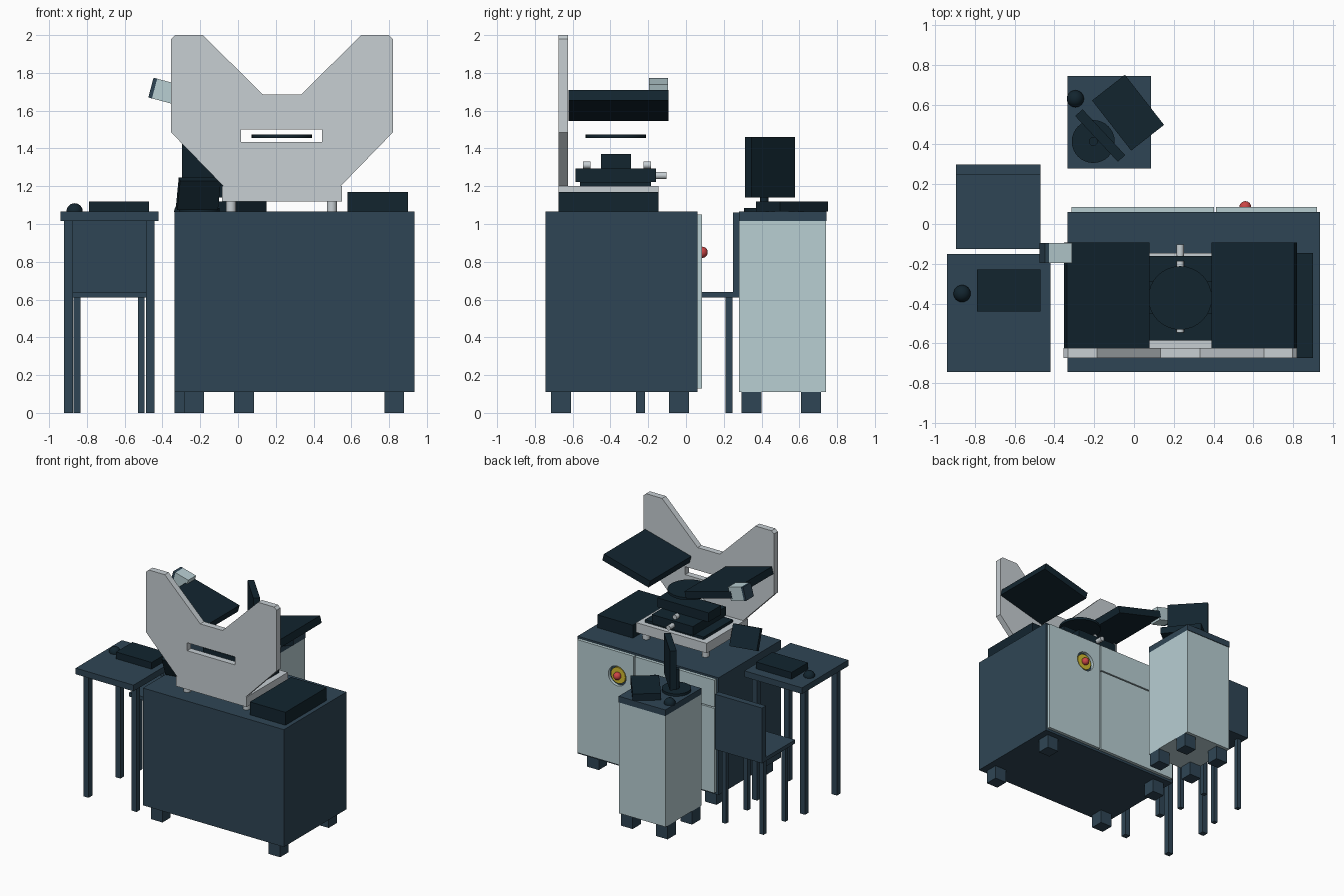
import bpy, bmesh, math
from mathutils import Matrix, Vector

if "Cube" in bpy.data.objects:
    bpy.data.objects.remove(bpy.data.objects["Cube"])


def mat(name, r, g, b):
    m = bpy.data.materials.new(name)
    m.diffuse_color = (r, g, b, 1)
    m.use_nodes = True
    m.node_tree.nodes["Principled BSDF"].inputs["Base Color"].default_value = m.diffuse_color
    return m


SLATE = mat("slate", 0.028, 0.06, 0.09)
DARK = mat("dark", 0.006, 0.018, 0.028)
PALE = mat("pale_blue", 0.48, 0.62, 0.65)
LIGHT = mat("light_grey", 0.57, 0.62, 0.65)
RED = mat("red", 0.6, 0.06, 0.06)
YELLOW = mat("yellow", 0.65, 0.5, 0.03)


def finish(name, bm, m, matrix=None):
    me = bpy.data.meshes.new(name)
    bmesh.ops.recalc_face_normals(bm, faces=bm.faces)
    bm.to_mesh(me)
    bm.free()
    ob = bpy.data.objects.new(name, me)
    bpy.context.collection.objects.link(ob)
    if matrix:
        ob.matrix_world = matrix
    if m:
        me.materials.append(m)
    return ob


def block(name, size, centre, m, rot=(0, 0, 0)):
    """Box given by size, centre and rotation in degrees."""
    bm = bmesh.new()
    bmesh.ops.create_cube(bm, size=1, matrix=Matrix.Diagonal((*size, 1)))
    r = Matrix.Identity(4)
    for axis, angle in zip("XYZ", rot):
        r = Matrix.Rotation(math.radians(angle), 4, axis) @ r
    return finish(name, bm, m, Matrix.Translation(centre) @ r)


def box(name, x, y, z, m):
    """Box given by its ranges."""
    return block(name, [b - a for a, b in (x, y, z)],
                 [(a + b) / 2 for a, b in (x, y, z)], m)


def smooth(ob):
    bpy.ops.object.select_all(action='DESELECT')
    ob.select_set(True)
    bpy.context.view_layer.objects.active = ob
    bpy.ops.object.shade_smooth_by_angle(angle=math.radians(40))


def rod(name, r, depth, centre, m, axis='Z'):
    bm = bmesh.new()
    bmesh.ops.create_cone(bm, cap_ends=True, segments=32, radius1=r, radius2=r, depth=depth)
    rot = Matrix.Rotation(math.pi / 2, 4, 'X') if axis == 'Y' else Matrix.Identity(4)
    ob = finish(name, bm, m, Matrix.Translation(centre) @ rot)
    smooth(ob)
    return ob


def ball(name, r, centre, m):
    bm = bmesh.new()
    bmesh.ops.create_uvsphere(bm, u_segments=24, v_segments=12, radius=r)
    ob = finish(name, bm, m, Matrix.Translation(centre))
    smooth(ob)


def cut(target, cutter):
    mod = target.modifiers.new("cut", 'BOOLEAN')
    mod.object = cutter
    mod.solver = 'EXACT'
    bpy.context.view_layer.update()
    bpy.context.view_layer.objects.active = target
    bpy.ops.object.modifier_apply(modifier=mod.name)
    bpy.data.objects.remove(cutter)


def legs(name, xs, ys, w, z, m):
    for x in xs:
        for y in ys:
            box(name, (x, x + w), (y, y + w), z, m)


# Main cabinet with feet and back doors
box("cabinet_body", (-0.335, 0.935), (-0.745, 0.06), (0.11, 1.065), SLATE)
legs("cabinet_foot", (-0.285, 0.775), (-0.715, -0.09), 0.105, (0, 0.11), SLATE)
door = box("cabinet_door", (0.412, 0.92), (0.06, 0.085), (0.13, 1.05), PALE)
box("lower_panel", (-0.315, 0.402), (0.06, 0.085), (0.13, 0.82), PALE)
box("drawer_front", (-0.315, 0.402), (0.06, 0.085), (0.83, 1.05), PALE)

# Stop button in a round recess
cut(door, rod("hole_cutter", 0.08, 0.1, (0.56, 0.08, 0.85), None, 'Y'))
rod("button_plate", 0.065, 0.016, (0.56, 0.066, 0.85), YELLOW, 'Y')
ball("stop_button", 0.03, (0.56, 0.085, 0.85), RED)

# Pedestal
box("pedestal_body", (-0.335, 0.085), (0.28, 0.74), (0.11, 1.015), PALE)
box("pedestal_top", (-0.335, 0.085), (0.28, 0.745), (1.015, 1.065), SLATE)
legs("pedestal_foot", (-0.335, -0.02), (0.295, 0.61), 0.105, (0, 0.11), SLATE)

# Side table
box("table_top", (-0.94, -0.42), (-0.745, -0.15), (1.015, 1.065), SLATE)
legs("table_leg", (-0.92, -0.488), (-0.675, -0.265), 0.047, (0, 1.015), SLATE)

# Chair
box("chair_seat", (-0.895, -0.47), (-0.125, 0.3), (0.61, 0.64), SLATE)
box("chair_back", (-0.895, -0.47), (0.25, 0.3), (0.64, 1.06), SLATE)
legs("chair_leg", (-0.87, -0.53), (-0.07, 0.21), 0.035, (0, 0.61), SLATE)

# Keyboards and mice
box("table_keyboard", (-0.79, -0.47), (-0.44, -0.23), (1.065, 1.12), DARK)
ball("table_mouse", 0.043, (-0.865, -0.35, 1.067), DARK)
block("pedestal_keyboard", (0.32, 0.21, 0.055), (-0.03, 0.56, 1.0925), DARK, (0, 0, -52))
ball("pedestal_mouse", 0.043, (-0.295, 0.63, 1.067), DARK)

# Pedestal monitor
rod("monitor_base", 0.108, 0.02, (-0.205, 0.415, 1.075), DARK)
rod("monitor_post", 0.022, 0.18, (-0.205, 0.415, 1.155), DARK)
block("monitor_screen", (0.315, 0.05, 0.32), (-0.17, 0.445, 1.3), DARK, (0, 0, -47))

# Tilted control panel on the cabinet
block("control_panel", (0.22, 0.04, 0.17), (-0.21, -0.47, 1.16), DARK, (25, 0, 12))

# V-shaped front board with slot
half = [(0.1, 1.685), (0.42, 2.0), (0.565, 2.0), (0.587, 1.98), (0.587, 1.485), (0.31, 1.2)]
outline = half + [(-x, z) for x, z in reversed(half)]
bm = bmesh.new()
face = bm.faces.new([bm.verts.new((0.233 + x, -0.675, z)) for x, z in outline])
ext = bmesh.ops.extrude_face_region(bm, geom=[face])
bmesh.ops.translate(bm, vec=Vector((0, 0.05, 0)),
                    verts=[v for v in ext["geom"] if isinstance(v, bmesh.types.BMVert)])
board = finish("front_board", bm, LIGHT)
cut(board, box("slot_cutter", (0.015, 0.445), (-0.8, -0.5), (1.435, 1.5), None))

# Machine tray on short legs
box("tray", (-0.085, 0.55), (-0.675, -0.145), (1.12, 1.2), LIGHT)
for x in (-0.037, 0.497):
    for y in (-0.6, -0.2):
        rod("tray_leg", 0.027, 0.055, (x, y, 1.0925), LIGHT)

# Stage mechanism and specimen disc
box("stage_base", (-0.03, 0.5), (-0.56, -0.185), (1.2, 1.222), DARK)
box("stage_slide", (0.05, 0.42), (-0.585, -0.16), (1.222, 1.295), DARK)
box("stage_bar", (0.0, 0.46), (-0.45, -0.29), (1.295, 1.37), DARK)
rod("adjuster_knob", 0.019, 0.06, (0.232, -0.133, 1.257), LIGHT, 'Y')
for y in (-0.205, -0.525):
    rod("stage_pin", 0.019, 0.04, (0.232, y, 1.312), LIGHT, 'Y')
rod("floating_disc", 0.16, 0.02, (0.232, -0.372, 1.465), DARK)
box("side_unit", (0.58, 0.9), (-0.675, -0.145), (1.065, 1.17), DARK)

# Tilted wing panels
for s in (-1, 1):
    block("wing_panel", (0.43, 0.53, 0.057), (0.234 + s * 0.37, -0.358, 1.6275), DARK,
          (0, -s * 14.8, 0))

# Sensor box at the outer edge of the left wing
a = math.radians(14.8)
d = Vector((-math.cos(a), 0, math.sin(a)))
tip = Vector((-0.461, -0.145, 1.722))
block("sensor_box", (0.12, 0.1, 0.108), tip - d * 0.08, PALE, (0, 14.8, 0))
block("sensor_cap", (0.02, 0.1, 0.108), tip - d * 0.01, SLATE, (0, 14.8, 0))
